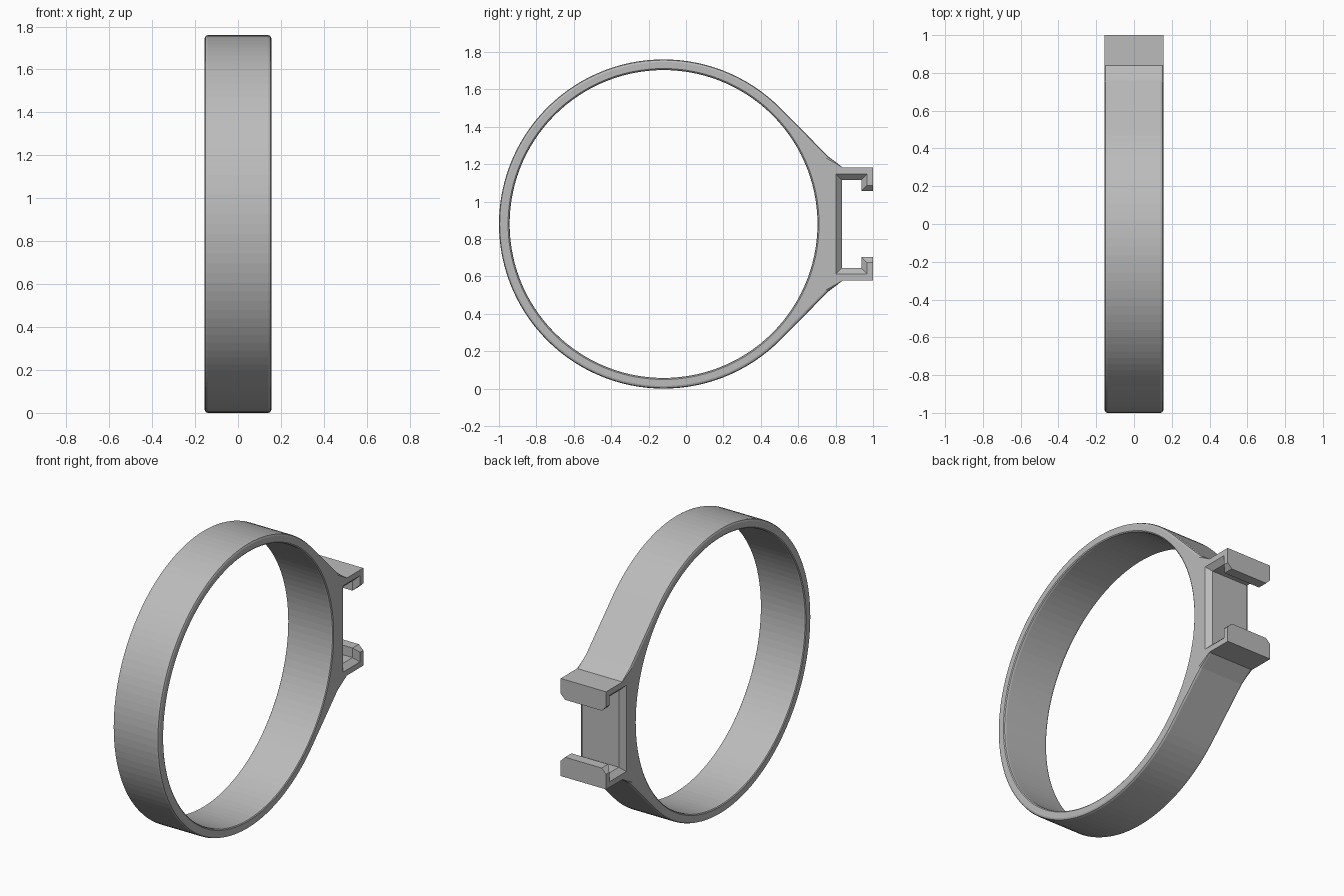
import bpy, bmesh
from math import cos, sin, pi, sqrt

cube = bpy.data.objects.get("Cube")
if cube:
    bpy.data.objects.remove(cube)

CY, CZ = -0.12, 0.88           # ring centre
R_OUT, R_IN = 0.88, 0.823      # ring radii
HALF = 0.155                   # half width along x
ROUND, CHAMFER = 0.014, 0.03   # ring edge rounding, channel mouth chamfer
SEG = 120


def outer_loop(inset, grow):
    """Ring, tangent flanks and hooked clip; (y, z from centre), counterclockwise."""
    r = R_OUT - inset
    steps = SEG * 3 // 4
    arc = [(CY + r * cos(a), r * sin(a))
           for a in (pi / 4 + 1.5 * pi * i / steps for i in range(steps + 1))]
    d = inset * sqrt(0.5)
    # lower half of the clip, from flank to channel floor
    lower = [(0.76 - d, -0.362 + d), (0.84, -0.301), (1.0, -0.301),
             (1.0, -0.177 - grow), (0.938 + grow, -0.177 - grow),
             (0.938 + grow, -0.236 - grow), (0.833 - grow, -0.236 - grow)]
    return arc + lower + [(y, -z) for y, z in reversed(lower)]


def inner_loop(inset):
    r = R_IN + inset
    return [(CY + r * cos(2 * pi * i / SEG), r * sin(2 * pi * i / SEG)) for i in range(SEG)]


def skin(bm, loops):
    """Join consecutive vertex loops with quads."""
    for a, b in zip(loops, loops[1:]):
        n = len(a)
        for i in range(n):
            j = (i + 1) % n
            bm.faces.new((a[i], a[j], b[j], b[i]))


# Layers across the width: depth from the nearest end
depths = [0, ROUND * 0.3, ROUND, CHAMFER]
layers = [(-HALF + t, t) for t in depths] + [(HALF - t, t) for t in reversed(depths)]

bm = bmesh.new()
outer, inner = [], []
for x, t in layers:
    k = max(ROUND - t, 0)
    inset = ROUND - sqrt(ROUND ** 2 - k ** 2)
    outer.append([bm.verts.new((x, y, CZ + z)) for y, z in outer_loop(inset, CHAMFER - t)])
    inner.append([bm.verts.new((x, y, CZ + z)) for y, z in inner_loop(inset * 0.6)])
skin(bm, outer)
skin(bm, inner)

# End caps between the outline and the bore
for end in (0, -1):
    edges = []
    for loop in (outer[end], inner[end]):
        edges += [bm.edges.get((loop[i - 1], loop[i])) for i in range(len(loop))]
    bmesh.ops.triangle_fill(bm, edges=edges, use_beauty=True, normal=(1, 0, 0))
bmesh.ops.recalc_face_normals(bm, faces=bm.faces)

mesh = bpy.data.meshes.new("ring_with_clip")
bm.to_mesh(mesh)
bm.free()
ring = bpy.data.objects.new("ring_with_clip", mesh)
bpy.context.collection.objects.link(ring)

# Single grey material
grey = bpy.data.materials.new("plain_grey")
grey.use_nodes = True
colour = (0.5, 0.5, 0.5, 1)
grey.diffuse_color = colour
grey.node_tree.nodes["Principled BSDF"].inputs["Base Color"].default_value = colour
mesh.materials.append(grey)
